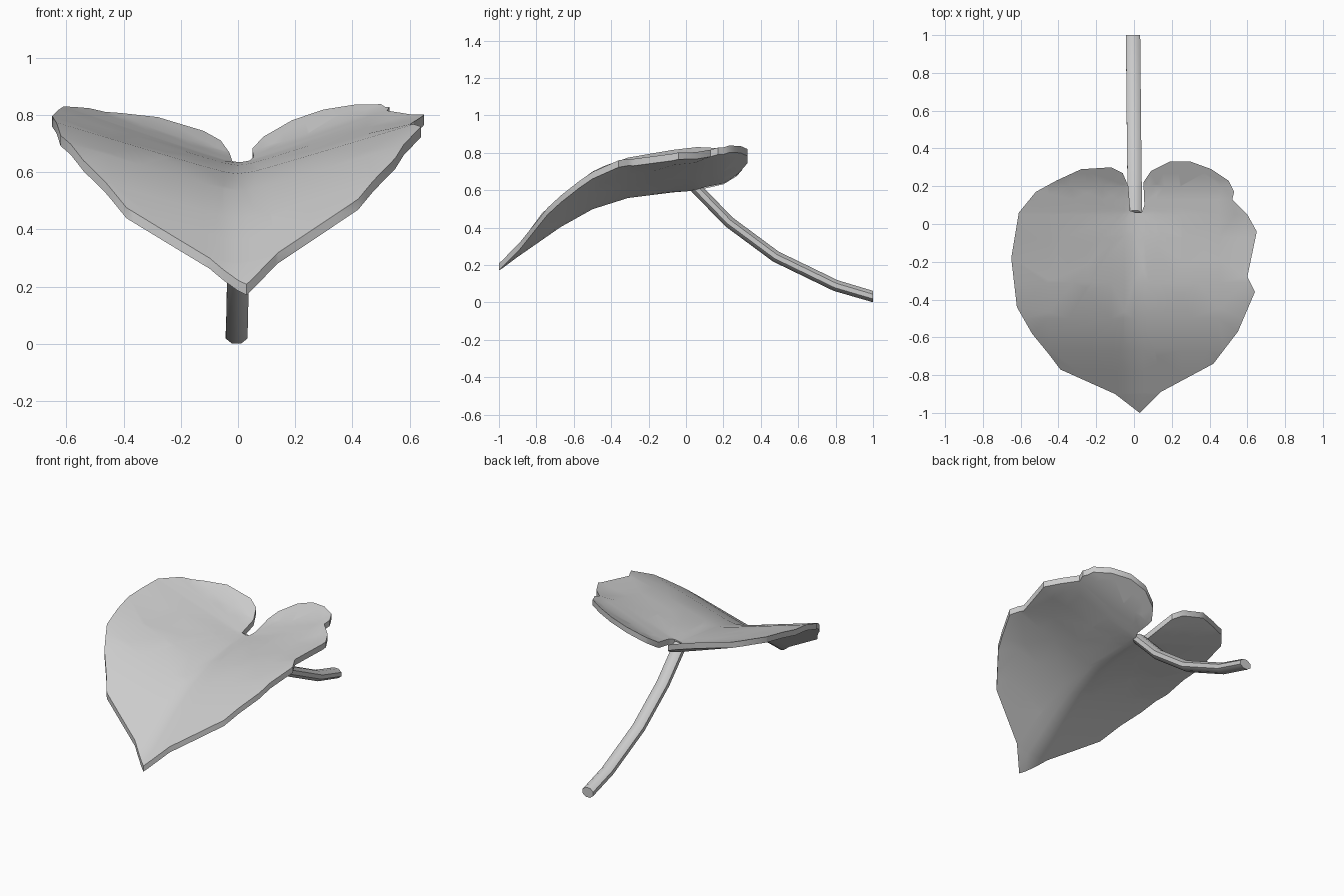
import bpy, bmesh, math
from mathutils import Vector

if "Cube" in bpy.data.objects:
    bpy.data.objects.remove(bpy.data.objects["Cube"])


def lerp_table(table, t):
    for (a, va), (b, vb) in zip(table, table[1:]):
        if t <= b:
            return va + (vb - va) * max(0, (t - a) / (b - a))
    return table[-1][1]


def finish(bm, name, angle):
    bmesh.ops.recalc_face_normals(bm, faces=bm.faces)
    mesh = bpy.data.meshes.new(name)
    bm.to_mesh(mesh)
    bm.free()
    ob = bpy.data.objects.new(name, mesh)
    bpy.context.collection.objects.link(ob)
    bpy.ops.object.select_all(action='DESELECT')
    ob.select_set(True)
    bpy.context.view_layer.objects.active = ob
    bpy.ops.object.shade_smooth_by_angle(angle=math.radians(angle))
    return ob


# Leaf outline seen from above, with the notch and the torn right edge
OUTLINE = [(0.01, 0.06), (-0.02, 0.07), (-0.03, 0.2), (-0.06, 0.27), (-0.12, 0.30),
           (-0.28, 0.29), (-0.41, 0.23), (-0.52, 0.17), (-0.61, 0.06), (-0.65, -0.18),
           (-0.62, -0.44), (-0.54, -0.58), (-0.45, -0.69), (-0.39, -0.77), (-0.10, -0.90),
           (0.03, -1.0), (0.14, -0.89), (0.42, -0.74), (0.55, -0.57), (0.64, -0.36),
           (0.60, -0.28), (0.65, -0.04), (0.60, 0.05), (0.52, 0.13), (0.53, 0.17),
           (0.50, 0.23), (0.41, 0.29), (0.30, 0.33), (0.19, 0.33), (0.09, 0.28),
           (0.05, 0.22), (0.055, 0.1), (0.04, 0.06)]
# Height of the midrib along y, and steepness of the folded sides
SPINE = [(-1, .205), (-.9, .28), (-.67, .44), (-.5, .535), (-.31, .595),
         (-.07, .625), (.06, .635), (.2, .665), (.3, .715), (.33, .73)]
SLOPE = [(-1, .30), (-.2, .30), (.08, .345), (.33, .34)]


def leaf_height(x, y):
    slope = lerp_table(SLOPE, y) - (0.04 if x > 0.45 and -0.1 < y < 0.1 else 0)
    return lerp_table(SPINE, y) + slope * (math.hypot(x, 0.04) - 0.04)


# Leaf blade: cut the flat outline into a grid, bend it, then thicken downwards
bm = bmesh.new()
bm.faces.new([bm.verts.new((x, y, 0)) for x, y in OUTLINE])
bmesh.ops.triangulate(bm, faces=bm.faces[:])
cuts = [((0, y, 0), (0, 1, 0)) for y in (-.9, -.78, -.67, -.5, -.31, -.07, .05, .13, .2, .27)]
cuts += [((x, 0, 0), (1, 0, 0)) for x in (-.45, -.25, -.12, -.05, 0, .05, .12, .25, .45)]
for co, no in cuts:
    bmesh.ops.bisect_plane(bm, geom=bm.verts[:] + bm.edges[:] + bm.faces[:],
                           dist=1e-4, plane_co=co, plane_no=no)
bmesh.ops.remove_doubles(bm, verts=bm.verts[:], dist=0.002)
bmesh.ops.triangulate(bm, faces=bm.faces[:])
for v in bm.verts:
    v.co.z = leaf_height(v.co.x, v.co.y)
extruded = bmesh.ops.extrude_face_region(bm, geom=bm.faces[:], use_keep_orig=True)
for g in extruded['geom']:
    if isinstance(g, bmesh.types.BMVert):
        g.co.z -= 0.037
finish(bm, "leaf_blade", 40)

# Stem: eight-sided rings swept along a drooping path, cut upright at the end
PATH = [(.005, .05, .615), (.003, .23, .43), (0, .48, .245), (-.003, .80, .09), (-.005, 1.0, .031)]
SIDES = 8
bm = bmesh.new()
rings = []
for i, p in enumerate(PATH):
    a, b = Vector(PATH[max(i - 1, 0)]), Vector(PATH[min(i + 1, len(PATH) - 1)])
    tangent = Vector((0, 1, 0)) if i == len(PATH) - 1 else (b - a).normalized()
    side = Vector((1, 0, 0))
    up = side.cross(tangent)
    ring = []
    for k in range(SIDES):
        t = 2 * math.pi * (k + 0.5) / SIDES
        ring.append(bm.verts.new(Vector(p) + side * math.cos(t) * 0.041 + up * math.sin(t) * 0.033))
    rings.append(ring)
for r, s in zip(rings, rings[1:]):
    for k in range(SIDES):
        n = (k + 1) % SIDES
        bm.faces.new((r[k], r[n], s[n], s[k]))
bm.faces.new(rings[0])
bm.faces.new(rings[-1])
finish(bm, "stem", 50)
